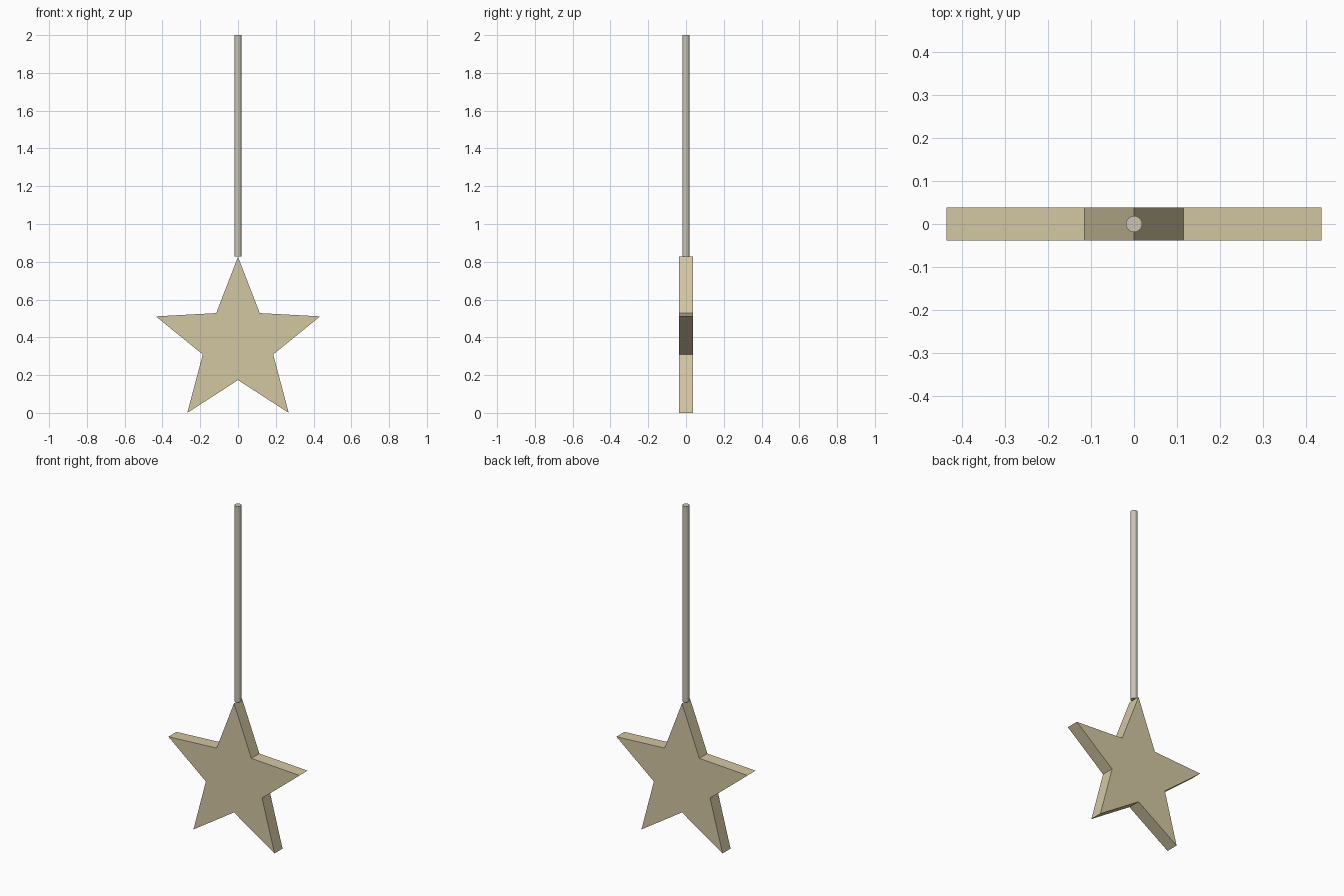
import bpy
import bmesh
from math import sin, cos, pi, radians

cube = bpy.data.objects.get("Cube")
if cube:
    bpy.data.objects.remove(cube, do_unlink=True)

OUTER, INNER = 0.457, 0.196   # star tip and notch radii
HALF_DEPTH = 0.038
CENTRE_Z = OUTER * cos(pi / 5)
STAR_TOP = CENTRE_Z + OUTER


def material(name, rgb):
    mat = bpy.data.materials.new(name)
    mat.use_nodes = True
    colour = (*rgb, 1)
    mat.diffuse_color = colour
    mat.node_tree.nodes["Principled BSDF"].inputs["Base Color"].default_value = colour
    return mat


# Star: ten-point outline extruded front to back
bm = bmesh.new()
outline = []
for i in range(10):
    r = INNER if i % 2 else OUTER
    a = i * pi / 5
    outline.append(bm.verts.new((r * sin(a), -HALF_DEPTH, CENTRE_Z + r * cos(a))))
front = bm.faces.new(outline)
back = bmesh.ops.extrude_face_region(bm, geom=[front])["geom"]
bmesh.ops.translate(bm, vec=(0, 2 * HALF_DEPTH, 0),
                    verts=[v for v in back if isinstance(v, bmesh.types.BMVert)])
bmesh.ops.recalc_face_normals(bm, faces=bm.faces)
mesh = bpy.data.meshes.new("star")
bm.to_mesh(mesh)
bm.free()
star = bpy.data.objects.new("star", mesh)
bpy.context.collection.objects.link(star)
mesh.materials.append(material("pale gold", (0.65, 0.57, 0.36)))

# Hanging rod: round bar standing on the top tip
bpy.ops.mesh.primitive_cylinder_add(vertices=32, radius=0.019, depth=2 - STAR_TOP,
                                    location=(0, 0, (2 + STAR_TOP) / 2))
rod = bpy.context.object
rod.name = "hanging_rod"
rod.data.materials.append(material("warm grey", (0.60, 0.55, 0.46)))
bpy.ops.object.shade_smooth_by_angle(angle=radians(30))
